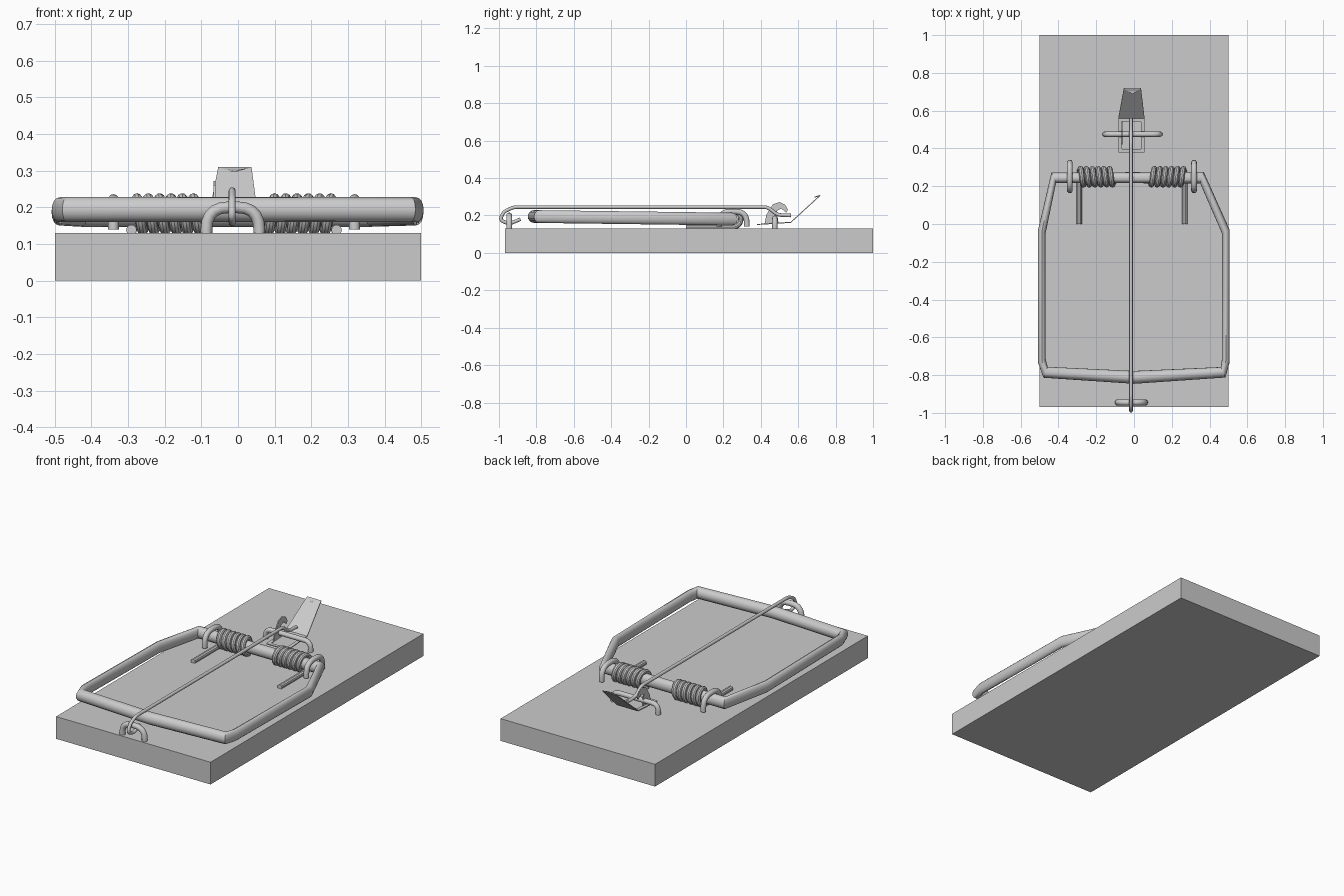
import bpy, bmesh, math
from mathutils import Vector

if "Cube" in bpy.data.objects:
    bpy.data.objects.remove(bpy.data.objects["Cube"])


def rod(name, pts, r, closed=False, squash=1.0, sides=4):
    """Round wire along a path; squash narrows its section along x."""
    cu = bpy.data.curves.new(name, 'CURVE')
    cu.dimensions = '3D'
    cu.bevel_depth = r
    cu.bevel_resolution = sides
    cu.use_fill_caps = True
    sp = cu.splines.new('POLY')
    sp.points.add(len(pts) - 1)
    for p, (x, y, z) in zip(sp.points, pts):
        p.co = (x / squash, y, z, 1)
    sp.use_cyclic_u = closed
    ob = bpy.data.objects.new(name, cu)
    bpy.context.collection.objects.link(ob)
    ob.scale.x = squash
    bpy.ops.object.select_all(action='DESELECT')
    ob.select_set(True)
    bpy.context.view_layer.objects.active = ob
    bpy.ops.object.convert(target='MESH')
    bpy.ops.object.transform_apply(location=False, rotation=False, scale=True)
    bpy.ops.object.shade_smooth_by_angle(angle=math.radians(35))
    return bpy.context.object


def rounded(pts, r, n=5):
    """Round the inner corners of an open path."""
    pts = [Vector(p) for p in pts]
    out = [pts[0]]
    for a, b, c in zip(pts, pts[1:], pts[2:]):
        p, q = b + (a - b).normalized() * r, b + (c - b).normalized() * r
        for i in range(n + 1):
            t = i / n
            out.append(p * (1 - t) ** 2 + b * 2 * t * (1 - t) + q * t * t)
    return out + [pts[-1]]


def sheet(name, verts, faces, thick):
    """Thin bent metal sheet."""
    me = bpy.data.meshes.new(name)
    me.from_pydata(verts, [], faces)
    ob = bpy.data.objects.new(name, me)
    bpy.context.collection.objects.link(ob)
    m = ob.modifiers.new('thickness', 'SOLIDIFY')
    m.thickness = thick
    m.offset = 0
    return ob


# wooden base
bm = bmesh.new()
bmesh.ops.create_cube(bm, size=1)
for v in bm.verts:
    v.co = (v.co.x, 0.016 + v.co.y * 1.968, 0.065 + v.co.z * 0.13)
me = bpy.data.meshes.new('wooden_base')
bm.to_mesh(me)
bm.free()
bpy.context.collection.objects.link(bpy.data.objects.new('wooden_base', me))

# striking frame, tilted slightly up toward the front
outline = [(-0.425, 0.245), (-0.488, -0.04), (-0.488, -0.725), (-0.468, -0.785),
           (0, -0.812), (0.472, -0.785), (0.486, -0.725), (0.486, -0.04), (0.36, 0.245)]
rod('striking_frame', [(x, y, 0.184 - 0.013 * y) for x, y in outline],
    0.034, closed=True, squash=0.62, sides=6)

# coil springs with straight legs reaching forward
CX, CY, CZ, CR = -0.011, 0.25, 0.181, 0.043
for side, label in ((-1, 'left'), (1, 'right')):
    turns, n = 6, 18
    path = [(CX + side * 0.28, 0.0, CZ - CR)]
    for i in range(turns * n + 1):
        a = 2 * math.pi * i / n
        path.append((CX + side * (0.28 - 0.185 * i / (turns * n)),
                     CY + CR * math.sin(a), CZ - CR * math.cos(a)))
    rod(label + '_spring', path, 0.0145, sides=3)
    # staple over the hinge bar
    x = CX + side * 0.329
    rod(label + '_staple', rounded([(x, 0.178, 0.14), (x, 0.178, 0.221),
                                    (x, 0.325, 0.221), (x, 0.325, 0.14)], 0.06),
        0.015)

# staples for the holding arm and the trip plate
for name, x0, x1, y, top, r, wire in (('arm_staple', -0.086, 0.058, -0.945, 0.2, 0.06, 0.016),
                                      ('trip_staple', -0.153, 0.138, 0.475, 0.186, 0.04, 0.014)):
    rod(name, rounded([(x0, y, 0.125), (x0, y, top), (x1, y, top), (x1, y, 0.125)], r), wire)

# holding arm hooked through the front staple
AX = -0.016
arm = [(-0.885, 0.18), (-0.945, 0.155), (-0.995, 0.175), (-0.975, 0.22), (-0.92, 0.245),
       (0.435, 0.245), (0.49, 0.203), (0.562, 0.2)]
rod('holding_arm', rounded([(AX, y, z) for y, z in arm], 0.02, 4), 0.0095)

# trip plate: open rim, raised pedal and folded tip
L, R = -0.083, 0.056
verts = [(L, 0.38, 0.152), (R, 0.38, 0.152), (R, 0.56, 0.163), (L, 0.56, 0.163),
         (L + 0.02, 0.397, 0.153), (R - 0.02, 0.397, 0.153),
         (R - 0.02, 0.54, 0.162), (L + 0.02, 0.54, 0.162),
         (-0.054, 0.718, 0.308), (0.037, 0.718, 0.308), (-0.008, 0.688, 0.298)]
sheet('trip_plate', verts, [(0, 1, 5, 4), (1, 2, 6, 5), (2, 3, 7, 6), (3, 0, 4, 7),
                            (3, 2, 9, 8), (8, 9, 10)], 0.005)

# catch tab folded up from the plate
prof = [(0.42, 0.155), (0.43, 0.205), (0.465, 0.26), (0.50, 0.272), (0.53, 0.258),
        (0.545, 0.23), (0.535, 0.215), (0.51, 0.237), (0.485, 0.225), (0.495, 0.157)]
sheet('catch_tab', [(-0.064, y, z) for y, z in prof], [range(len(prof))], 0.006)
